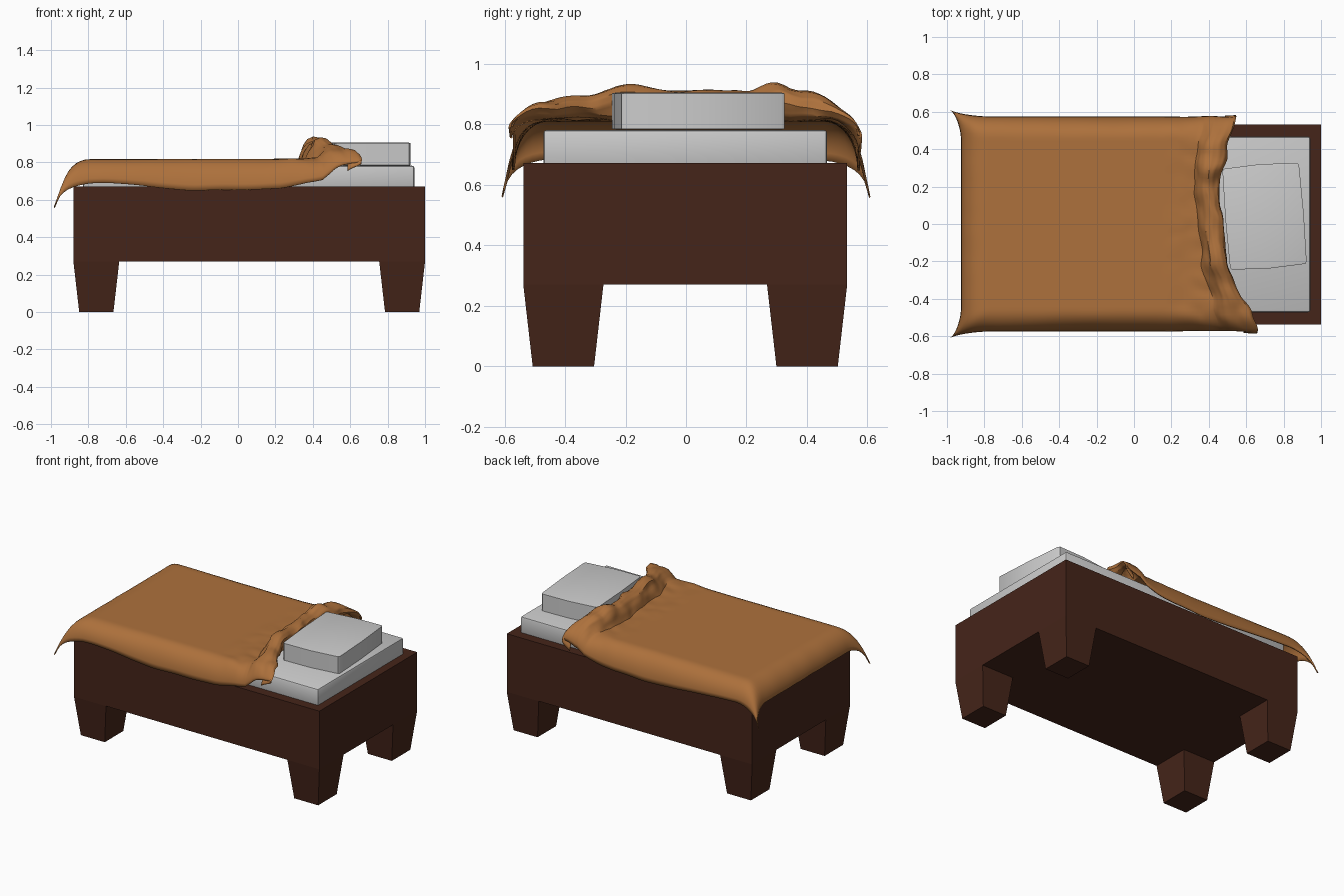
import bpy, bmesh, math
from mathutils import Vector, noise

if "Cube" in bpy.data.objects:
    bpy.data.objects.remove(bpy.data.objects["Cube"])


def material(name, rgb):
    m = bpy.data.materials.new(name)
    m.diffuse_color = (*rgb, 1)
    m.use_nodes = True
    m.node_tree.nodes["Principled BSDF"].inputs["Base Color"].default_value = m.diffuse_color
    return m


wood = material("dark_wood", (0.06, 0.018, 0.010))
cloth = material("brown_cloth", (0.42, 0.165, 0.045))


def add_object(name, bm, mat=None):
    bmesh.ops.recalc_face_normals(bm, faces=bm.faces)
    me = bpy.data.meshes.new(name)
    bm.to_mesh(me)
    bm.free()
    ob = bpy.data.objects.new(name, me)
    bpy.context.collection.objects.link(ob)
    if mat:
        me.materials.append(mat)
    return ob


def block(name, lo, hi, mat=None, taper=0.0, bevel=0.0):
    """Box between two corners; taper pulls the bottom in on every side."""
    bm = bmesh.new()
    bmesh.ops.create_cube(bm, size=1)
    for v in bm.verts:
        t = taper if v.co.z < 0 else 0
        for i in range(3):
            s = 1 if v.co[i] > 0 else -1
            v.co[i] = (hi[i] if s > 0 else lo[i]) - (s * t if i < 2 else 0)
    if bevel:
        bmesh.ops.bevel(bm, geom=bm.edges[:], offset=bevel, segments=2,
                        profile=0.5, affect='EDGES')
    return add_object(name, bm, mat)


# Frame and four tapered legs
X0, X1, Y0, Y1 = -0.88, 1.0, -0.538, 0.533
block("bed_frame", (X0, Y0, 0.27), (X1, Y1, 0.672), wood)
for xn, xa, xb in (("foot", X0, X0 + 0.245), ("head", X1 - 0.245, X1)):
    for yn, ya, yb in (("front", Y0, Y0 + 0.265), ("back", Y1 - 0.265, Y1)):
        block(f"{xn}_{yn}_leg", (xa, ya, 0), (xb, yb, 0.27), wood, taper=0.031)

# Mattress
block("mattress", (-0.83, -0.472, 0.66), (0.943, 0.467, 0.782), bevel=0.012)

# Pillow: slightly turned, bowed box
bm = bmesh.new()
bmesh.ops.create_cube(bm, size=1)
bmesh.ops.bevel(bm, geom=bm.edges[:], offset=0.02, segments=1, affect='EDGES')
for axis in ((1, 0, 0), (0, 1, 0)):
    bmesh.ops.bisect_plane(bm, geom=bm.verts[:] + bm.edges[:] + bm.faces[:],
                           plane_co=(0, 0, 0), plane_no=axis)
for v in bm.verts:
    x, y, z = v.co
    v.co = (x * (0.41 + 0.01 * (1 - 2 * abs(y))),
            y * (0.54 + 0.02 * (1 - 2 * abs(x))), z * 0.122)
pillow = add_object("pillow", bm)
pillow.location = (0.698, 0.041, 0.844)
pillow.rotation_euler.z = math.radians(4.5)


# Blanket
def interp(table, x):
    if x <= table[0][0]:
        return table[0][1]
    for (a, p), (b, q) in zip(table, table[1:]):
        if x <= b:
            t = (x - a) / (b - a)
            return p + (q - p) * t * t * (3 - 2 * t)
    return table[-1][1]


HEM_DROP = [(-0.93, 0.13), (-0.7, 0.13), (-0.2, 0.167), (0.2, 0.16), (0.42, 0.12), (0.65, 0.05)]
FOLD_START = [(-0.58, 0.46), (-0.42, 0.42), (-0.2, 0.36), (0, 0.34), (0.3, 0.325), (0.55, 0.36)]
FOLD_END = [(-0.58, 0.65), (-0.48, 0.63), (-0.3, 0.54), (-0.2, 0.50), (0, 0.475),
            (0.25, 0.465), (0.4, 0.50), (0.56, 0.55)]
FOLD_HEIGHT = [(-0.57, 0.035), (-0.48, 0.055), (-0.34, 0.07), (-0.22, 0.108), (0, 0.09),
               (0.2, 0.09), (0.3, 0.115), (0.4, 0.085), (0.54, 0.045)]
# rolled head edge: position along the fold and relative height
ROLL = [(0, 0), (0.14, 0.45), (0.3, 0.85), (0.52, 1), (0.75, 0.95),
        (0.94, 0.75), (1, 0.45), (0.9, 0.12), (0.68, -0.1)]
TOP, SIDE, FOOT = 0.817, 0.46, -0.79
NS, NB, NT, NF, NR = 8, 54, 48, 8, 32


def blanket_point(i, j):
    # across the bed: hanging side, flat top, hanging side
    if j < NS:
        y, ty, sy = -SIDE, 1 - j / NS, -1
    elif j > NS + NT:
        y, ty, sy = SIDE, (j - NS - NT) / NS, 1
    else:
        y, ty, sy = -SIDE + 2 * SIDE * (j - NS) / NT, 0, 1
    ay = ty * math.pi / 2
    y += sy * 0.115 * math.sin(ay)
    # along the bed: hanging foot, flat top, rolled head edge
    start, end = interp(FOLD_START, y), interp(FOLD_END, y)
    tx, lift = 0, 0
    if i < NF:
        tx = 1 - i / NF
        x = FOOT - 0.135 * math.sin(tx * math.pi / 2)
    elif i <= NF + NB:
        x = FOOT + (start - FOOT) * (i - NF) / NB
    else:
        w = (i - NF - NB) / NR * (len(ROLL) - 1)
        k = min(int(w), len(ROLL) - 2)
        (a, p), (b, q) = ROLL[k], ROLL[k + 1]
        x = start + (end - start) * (a + (b - a) * (w - k))
        lift = interp(FOLD_HEIGHT, y) * (p + (q - p) * (w - k))
    drop = math.hypot(interp(HEM_DROP, x) * (1 - math.cos(ay)),
                      0.135 * (1 - math.cos(tx * math.pi / 2)))
    # drooping pointed foot corners
    c = (tx * ty) ** 1.5
    co = Vector((x - 0.06 * c, y + sy * 0.035 * c, TOP + lift - drop - 0.07 * c))
    # crumples towards the head, light waves along the hem
    amp = min(1, max(0, (x - 0.15) / 0.25))
    n = noise.noise_vector(Vector((x * 6, y * 7, lift * 9 + 3)))
    m = noise.noise_vector(Vector((x * 15 + y * 5, y * 13, lift * 20)))
    co += amp * Vector((n.x * 0.018 + m.x * 0.010, n.y * 0.012,
                        abs(n.z) * 0.018 + m.z * 0.007))
    if ty or tx:
        co.z += 0.008 * max(tx, ty) * n.x
    return co


bm = bmesh.new()
rows = [[bm.verts.new(blanket_point(i, j)) for j in range(2 * NS + NT + 1)]
        for i in range(NF + NB + NR + 1)]
for ra, rb in zip(rows, rows[1:]):
    for j in range(len(ra) - 1):
        bm.faces.new((ra[j], rb[j], rb[j + 1], ra[j + 1]))
blanket = add_object("blanket", bm, cloth)
if blanket.data.polygons[len(blanket.data.polygons) // 3].normal.z < 0:
    blanket.data.flip_normals()
thick = blanket.modifiers.new("thickness", 'SOLIDIFY')
thick.thickness = 0.008
thick.offset = -1

# Smooth shading on the soft parts
bpy.ops.object.select_all(action='DESELECT')
for name in ("blanket", "mattress", "pillow"):
    bpy.data.objects[name].select_set(True)
bpy.context.view_layer.objects.active = blanket
bpy.ops.object.shade_smooth_by_angle(angle=math.radians(40))
